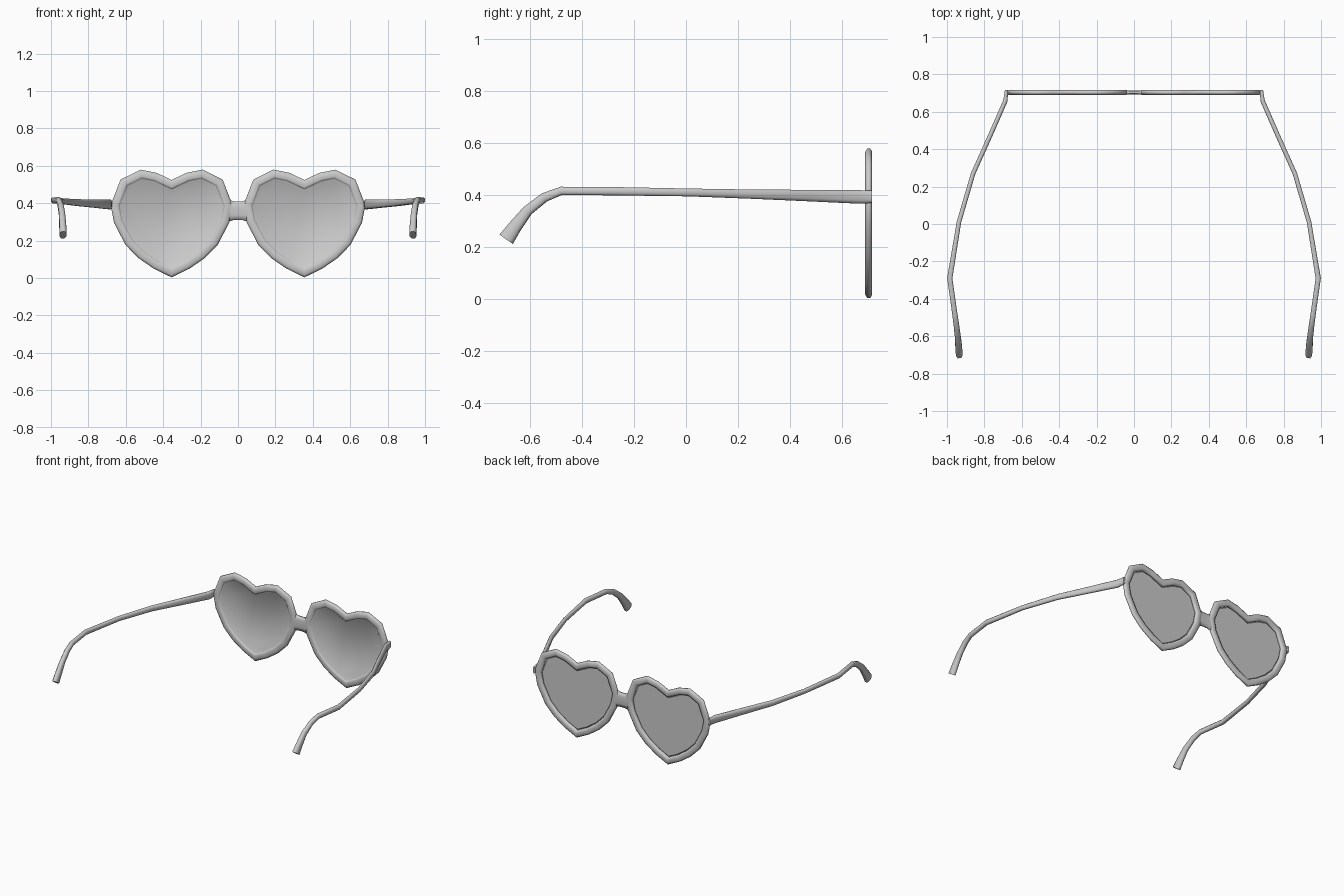
import bpy, bmesh, math
from mathutils import Vector

cube = bpy.data.objects.get("Cube")
if cube:
    bpy.data.objects.remove(cube, do_unlink=True)

grey = bpy.data.materials.new("plain grey")
grey.use_nodes = True
grey.diffuse_color = (0.6, 0.6, 0.6, 1)
grey.node_tree.nodes["Principled BSDF"].inputs["Base Color"].default_value = (0.6, 0.6, 0.6, 1)


def finish(name, bm):
    bmesh.ops.recalc_face_normals(bm, faces=bm.faces[:])
    mesh = bpy.data.meshes.new(name)
    bm.to_mesh(mesh)
    bm.free()
    mesh.materials.append(grey)
    obj = bpy.data.objects.new(name, mesh)
    bpy.context.collection.objects.link(obj)
    return obj


def strip(bm, a, b, smooth=True):
    """Join two rings of vertices with quads."""
    n = len(a)
    for i in range(n):
        j = (i + 1) % n
        bm.faces.new((a[i], a[j], b[j], b[i])).smooth = smooth


# Heart outline: right half from cleft to tip, then mirrored (clockwise)
half = [(0, .524), (.08, .562), (.166, .579), (.273, .526), (.326, .39),
        (.308, .295), (.246, .176), (.176, .105), (.096, .05), (0, .003)]
heart = [Vector(p) for p in half + [(-x, z) for x, z in half[-2:0:-1]]]


def inset_heart(d):
    """Heart outline moved inwards by d with mitred corners."""
    out = []
    for i, p in enumerate(heart):
        e1 = (p - heart[i - 1]).normalized()
        e2 = (heart[(i + 1) % len(heart)] - p).normalized()
        n1, n2 = Vector((e1.y, -e1.x)), Vector((e2.y, -e2.x))
        m = (n1 + n2).normalized()
        out.append(p + m * d / max(m.dot(n1), .5))
    return out


def ring(bm, cx, d, y):
    return [bm.verts.new((cx + p.x, y, p.y)) for p in inset_heart(d)]


# Rim cross-section: inset from the outline, depth
rim_profile = [(0, .698), (0, .709), (.01, .716), (.032, .716), (.045, .71),
               (.045, .694), (.036, .69), (.012, .69)]


def build_eye(side, cx):
    bm = bmesh.new()
    rings = [ring(bm, cx, d, y) for d, y in rim_profile]
    for i, r in enumerate(rings):
        strip(bm, rings[i - 1], r)
    finish(side + "_rim", bm)

    # Lens: softly shaded on the wearer's side, flat on the other
    bm = bmesh.new()
    lip = ring(bm, cx, .044, .6935)
    inner = ring(bm, cx, .05, .698)
    outer = ring(bm, cx, .05, .7)
    strip(bm, lip, inner)
    bm.faces.new(inner).smooth = True
    strip(bm, outer, lip, False)
    bm.faces.new(outer)
    finish(side + "_lens", bm)


def sweep(name, path, mirror=1):
    """Rounded bar along (x, y, z, half width, half height) stations."""
    bm = bmesh.new()
    pts = [Vector(p[:3]) for p in path]
    rings = []
    for i, (p, station) in enumerate(zip(pts, path)):
        t = (pts[min(i + 1, len(pts) - 1)] - pts[max(i - 1, 0)]).normalized()
        s = t.cross(Vector((0, 0, 1))).normalized()
        u = s.cross(t)
        w, h = station[3:]
        r = []
        for a, b in ((1, .5), (.5, 1), (-.5, 1), (-1, .5),
                     (-1, -.5), (-.5, -1), (.5, -1), (1, -.5)):
            v = p + s * a * w + u * b * h
            r.append(bm.verts.new((v.x * mirror, v.y, v.z)))
        rings.append(r)
    for a, b in zip(rings, rings[1:]):
        strip(bm, a, b)
    bm.faces.new(rings[0])
    bm.faces.new(rings[-1])
    return finish(name, bm)


# Temple arm from hinge to ear tip
arm = [(.682, .716, .393, .008, .024), (.687, .66, .393, .012, .026),
       (.77, .47, .398, .012, .022), (.86, .27, .403, .012, .018),
       (.936, .01, .41, .012, .015), (.985, -.29, .415, .014, .016),
       (.958, -.48, .416, .014, .016), (.949, -.545, .391, .015, .018),
       (.941, -.61, .34, .016, .02), (.937, -.66, .276, .018, .026),
       (.935, -.692, .23, .018, .031)]

for side, m in (("left", 1), ("right", -1)):
    build_eye(side, .355 * m)
    sweep(side + "_temple", arm, m)

# Bridge, slightly waisted between the rims
sweep("bridge", [(-.045, .703, .36, .011, .057), (-.022, .703, .36, .01, .05),
                 (.022, .703, .36, .01, .05), (.045, .703, .36, .011, .057)])
